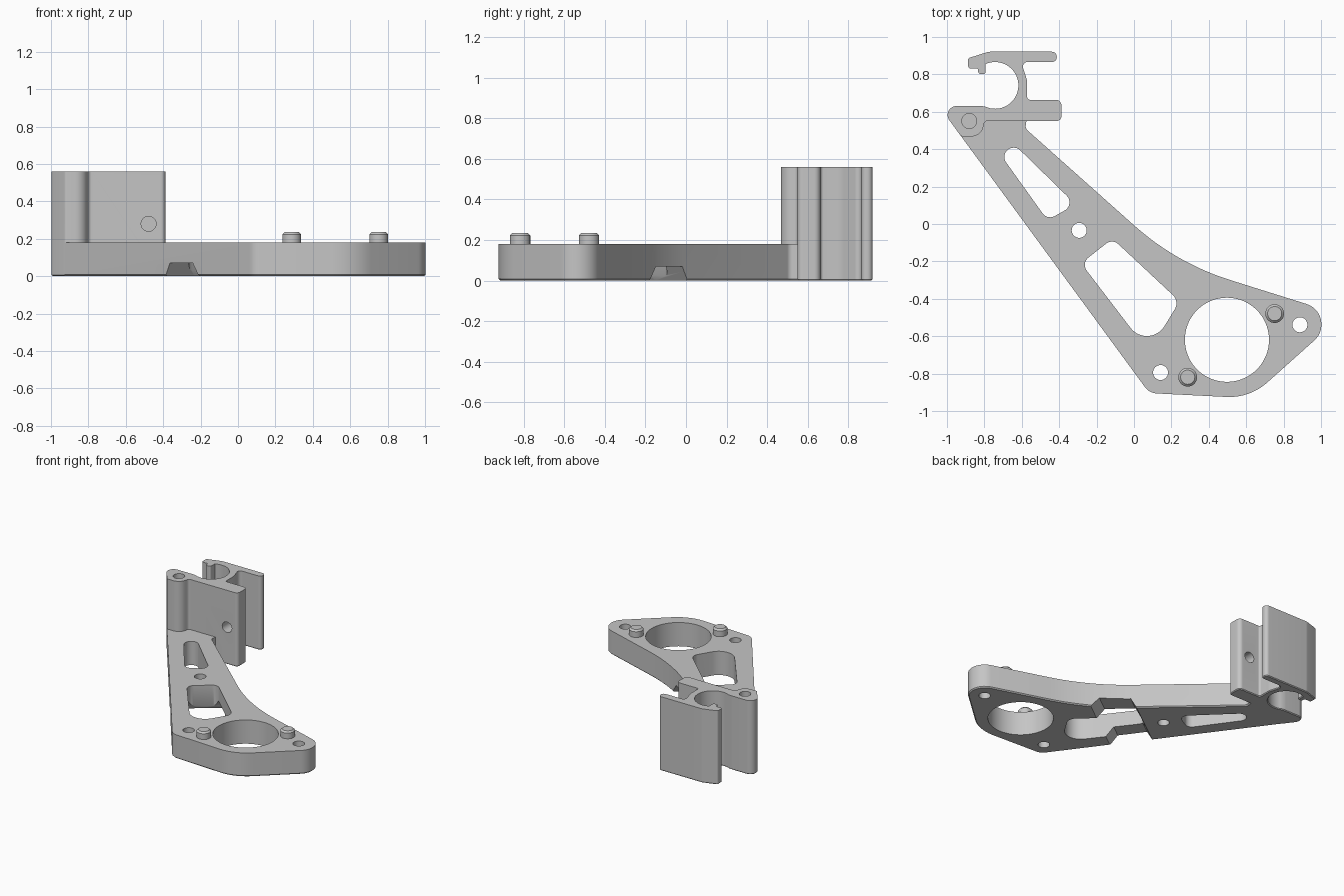
import bpy, bmesh, math
from mathutils import Vector, Matrix

if "Cube" in bpy.data.objects:
    bpy.data.objects.remove(bpy.data.objects["Cube"])

grey = bpy.data.materials.new("plain grey")
grey.diffuse_color = (0.56, 0.56, 0.56, 1)
grey.use_nodes = True
grey.node_tree.nodes["Principled BSDF"].inputs["Base Color"].default_value = grey.diffuse_color


def rounded(corners):
    """Polygon from (x, y[, radius]) corners, each filleted by its radius."""
    out, n = [], len(corners)
    for i, c in enumerate(corners):
        p = Vector(c[:2])
        r = c[2] if len(c) > 2 else 0
        if not r:
            out.append(p)
            continue
        a = (Vector(corners[i - 1][:2]) - p).normalized()
        b = (Vector(corners[(i + 1) % n][:2]) - p).normalized()
        half = a.angle(b) / 2
        centre = p + (a + b).normalized() * (r / math.sin(half))
        start = p + a * (r / math.tan(half)) - centre
        end = p + b * (r / math.tan(half)) - centre
        turn = math.atan2(start.x * end.y - start.y * end.x, start.dot(end))
        steps = max(12 if r > 0.2 else 3, math.ceil(abs(turn) / math.radians(9)))
        out += [centre + Matrix.Rotation(turn * k / steps, 2) @ start for k in range(steps + 1)]
    return out


def circle(x, y, r, n=48):
    return [Vector((x + r * math.cos(2 * math.pi * k / n), y + r * math.sin(2 * math.pi * k / n)))
            for k in range(n)]


def hull(*discs):
    """Convex outline wrapped round several (x, y, r) discs."""
    pts = sorted((p.x, p.y) for d in discs for p in circle(*d))

    def chain(seq):
        c = []
        for p in seq:
            while len(c) > 1 and ((c[-1][0] - c[-2][0]) * (p[1] - c[-2][1])
                                  - (c[-1][1] - c[-2][1]) * (p[0] - c[-2][0])) <= 1e-7:
                c.pop()
            c.append(p)
        return c[:-1]
    return [Vector(p) for p in chain(pts) + chain(pts[::-1])]


def prism(name, outline, z0, z1, chamfer_low=0, chamfer_high=0):
    """Extrude an outline upwards, optionally chamfering the end rims."""
    bm = bmesh.new()
    base = bm.faces.new([bm.verts.new((p.x, p.y, z0)) for p in outline])
    top = bmesh.ops.extrude_face_region(bm, geom=[base], use_keep_orig=True)["geom"]
    bmesh.ops.translate(bm, vec=(0, 0, z1 - z0), verts=[g for g in top if isinstance(g, bmesh.types.BMVert)])
    bmesh.ops.recalc_face_normals(bm, faces=bm.faces)
    for z, size in ((z0, chamfer_low), (z1, chamfer_high)):
        if size:
            rim = [e for e in bm.edges if all(abs(v.co.z - z) < 1e-5 for v in e.verts)]
            bmesh.ops.bevel(bm, geom=rim, offset=size, segments=1, affect='EDGES')
    mesh = bpy.data.meshes.new(name)
    bm.to_mesh(mesh)
    bm.free()
    obj = bpy.data.objects.new(name, mesh)
    bpy.context.collection.objects.link(obj)
    mesh.materials.append(grey)
    return obj


def activate(obj):
    bpy.ops.object.select_all(action='DESELECT')
    obj.select_set(True)
    bpy.context.view_layer.objects.active = obj


def combine(target, tool, operation):
    mod = target.modifiers.new("combine", 'BOOLEAN')
    mod.operation, mod.solver, mod.object = operation, 'EXACT', tool
    activate(target)
    bpy.ops.object.modifier_apply(modifier=mod.name)
    bpy.data.objects.remove(tool)


# Flat arm plate
arm = prism("arm_bracket", rounded([
    (-0.955, 0.512), (0.08, -0.90, 0.08), (0.617, -0.927, 0.305), (1.113, -0.484, 0.115),
    (0.226, -0.206, 1.4), (-0.583, 0.515, 0.03), (-0.575, 0.57), (-0.60, 0.60), (-0.85, 0.60)]),
    0, 0.18, chamfer_low=0.008)

# Tall clip: boss and lower bar, open round socket, hooked upper bar
socket = [(-0.745 + 0.125 * math.cos(a), 0.745 + 0.125 * math.sin(a))
          for a in (math.radians(113.6 - 230 * k / 32) for k in range(33))]
clip = prism("clip", rounded([
    (-1.045, 0.635, 0.048), (-0.926, 0.472, 0.02), (-0.82, 0.472, 0.065), (-0.80, 0.555, 0.02),
    (-0.39, 0.555, 0.025), (-0.39, 0.668, 0.03), (-0.573, 0.668, 0.015), (-0.573, 0.77, 0.1),
    (-0.605, 0.87, 0.025), (-0.415, 0.87, 0.025), (-0.415, 0.925, 0.025), (-0.78, 0.925, 0.06),
    (-0.89, 0.89, 0.015), (-0.888, 0.836, 0.012), (-0.835, 0.836, 0.009),
    (-0.835, 0.806, 0.013), (-0.795, 0.806, 0.013)] + socket + [(-0.83, 0.635, 0.02)]),
    0, 0.56, chamfer_low=0.006)
combine(arm, clip, 'UNION')

# Through holes, large bore and lightening slots
for outline in (circle(-0.295, -0.03, 0.04), circle(0.14, -0.79, 0.04), circle(0.885, -0.535, 0.04),
                circle(0.495, -0.615, 0.225, 72),
                hull((-0.645, 0.362, 0.05), (-0.45, 0.09, 0.05), (-0.397, 0.12, 0.05)),
                hull((-0.12, -0.14, 0.05), (-0.215, -0.215, 0.05),
                     (0.067, -0.485, 0.11), (0.165, -0.42, 0.06))):
    combine(arm, prism("cutter", outline, -0.1, 0.4), 'DIFFERENCE')

# Blind hole in the boss
combine(arm, prism("cutter", circle(-0.883, 0.555, 0.04), 0.3, 0.7), 'DIFFERENCE')

# Cross hole through the lower bar
cross = prism("cutter", circle(0, 0, 0.04), -0.1, 0.1)
cross.matrix_world = Matrix.Translation((-0.48, 0.61, 0.28)) @ Matrix.Rotation(math.pi / 2, 4, 'X')
combine(arm, cross, 'DIFFERENCE')

# Sloped-sided channel across the underside
channel = prism("cutter", [Vector(p) for p in ((-0.177, -0.05), (0.19, -0.05), (0.095, 0.07), (-0.112, 0.07))],
                -0.2, 0.9)
along, across = Vector((0.807, 0.59, 0)), Vector((0.59, -0.807, 0))
channel.matrix_world = Matrix.Translation((-0.303, -0.383, 0)) @ Matrix(
    (across, (0, 0, 1), along)).transposed().to_4x4()
combine(arm, channel, 'DIFFERENCE')

# Locating pins
pins = [prism("locating_pin", circle(x, y, 0.05), 0.17, 0.235, chamfer_high=0.012)
        for x, y in ((0.285, -0.815), (0.75, -0.475))]

# Centre the parts and shade them smooth with sharp edges kept
for obj in [arm] + pins:
    obj.data.transform(Matrix.Translation((0.002, -0.004, 0)))
    activate(obj)
    bpy.ops.object.shade_smooth_by_angle(angle=math.radians(30))
